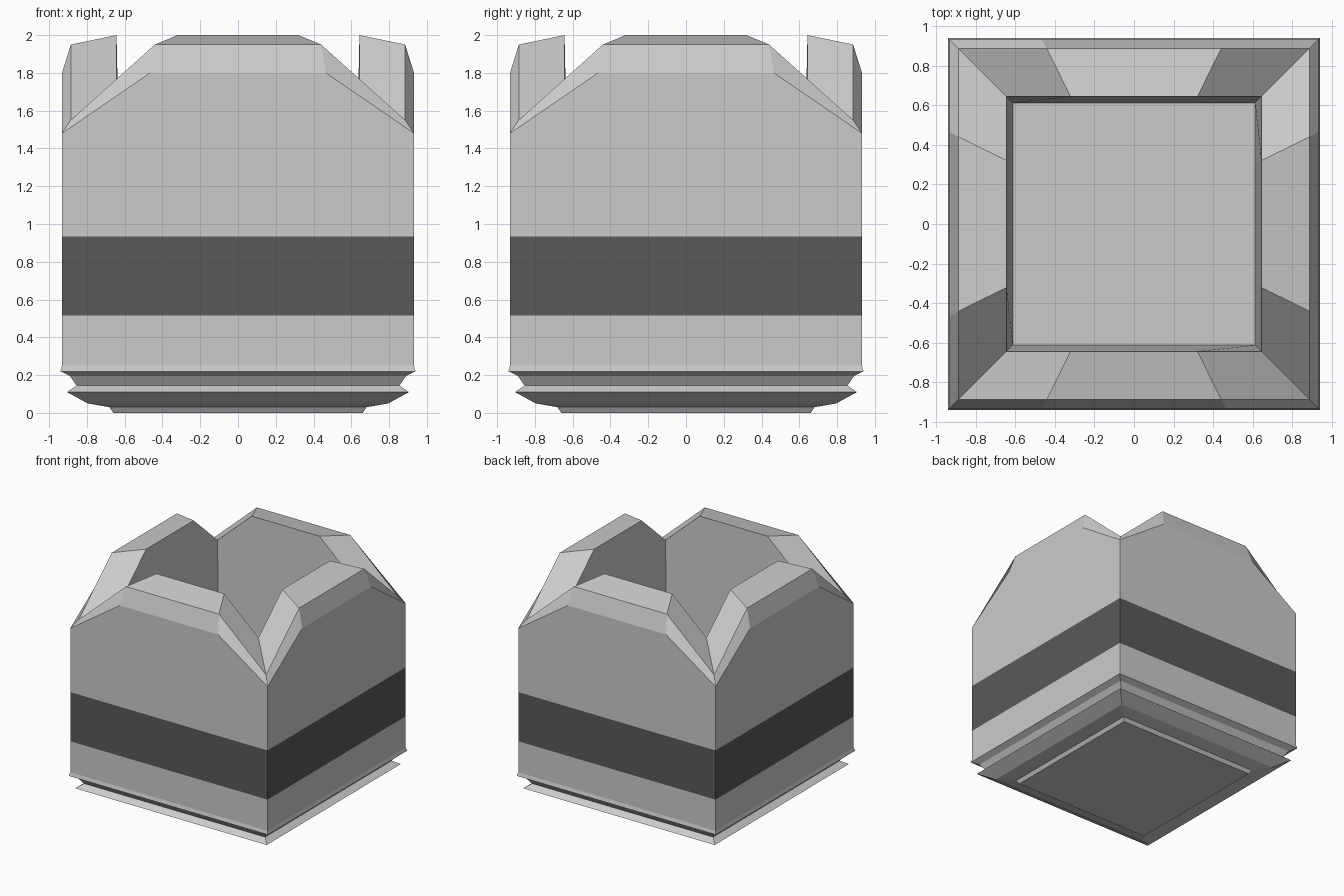
import bpy, bmesh

if "Cube" in bpy.data.objects:
    bpy.data.objects.remove(bpy.data.objects["Cube"])

def square(h, z):
    """Square ring, half width h, at height z."""
    return [(-h, -h, z), (h, -h, z), (h, h, z), (-h, h, z)]

def notched(h, m, z_mid, z_corner):
    """Square ring with a raised middle (half length m) on every side."""
    pts = []
    side = [(-h, -h, z_corner), (-m, -h, z_mid), (m, -h, z_mid)]
    for _ in range(4):
        pts += side
        side = [(-y, x, z) for x, y, z in side]
    return pts

def loft(name, rings, cap_start=False, cap_end=False):
    """Skin a stack of equal-count rings into one flat-shaded object."""
    bm = bmesh.new()
    loops = [[bm.verts.new(p) for p in r] for r in rings]
    for a, b in zip(loops, loops[1:]):
        n = len(a)
        for i in range(n):
            j = (i + 1) % n
            bm.faces.new((a[i], a[j], b[j], b[i]))
    if cap_start:
        bm.faces.new(loops[0][::-1])
    if cap_end:
        bm.faces.new(loops[-1])
    me = bpy.data.meshes.new(name)
    bm.to_mesh(me)
    bm.free()
    ob = bpy.data.objects.new(name, me)
    bpy.context.collection.objects.link(ob)
    return ob

# Stepped foot moulding and lower wall
foot = [(0.66, 0), (0.68, 0.03), (0.795, 0.05), (0.905, 0.11), (0.855, 0.145),
        (0.89, 0.195), (0.94, 0.22), (0.932, 0.25), (0.932, 0.515)]
loft("base", [square(h, z) for h, z in foot], cap_start=True)

# Dark band flush with the wall
band = loft("dark_band", [square(0.932, 0.515), square(0.932, 0.935)])
mat = bpy.data.materials.new("dark_grey")
mat.diffuse_color = (0.1, 0.1, 0.1, 1)
mat.use_nodes = True
mat.node_tree.nodes["Principled BSDF"].inputs["Base Color"].default_value = mat.diffuse_color
band.data.materials.append(mat)

# Upper wall, bevelled rim with dipped corners, slightly tapered well and floor
loft("upper_body", [
    notched(0.932, 0.465, 0.935, 0.935),
    notched(0.932, 0.465, 1.80, 1.48),
    notched(0.885, 0.44, 1.95, 1.55),
    notched(0.643, 0.32, 2.00, 1.71),
    notched(0.612, 0.305, 0.55, 0.55),
], cap_end=True)
